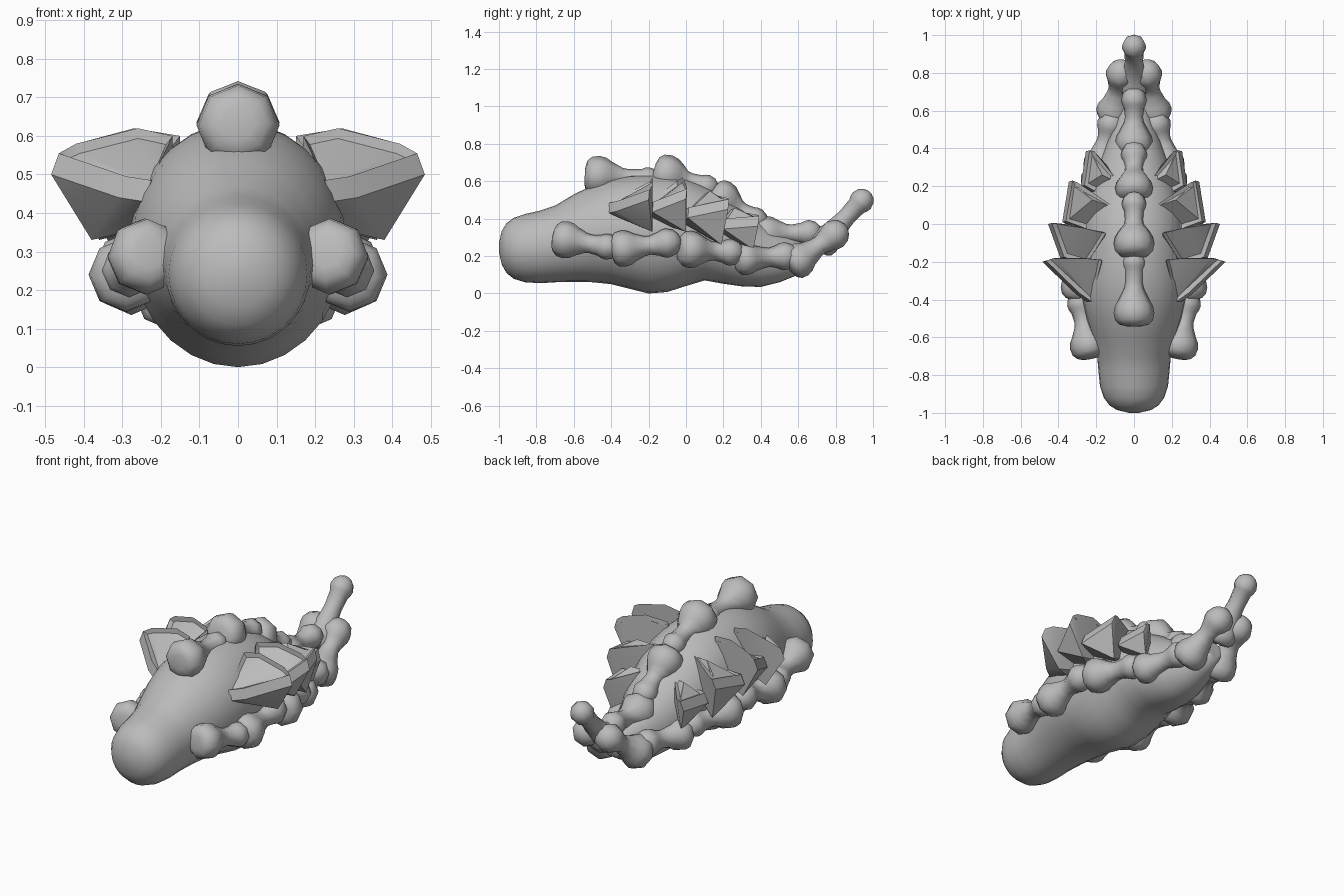
import bpy
import bmesh
import math
from mathutils import Vector

if "Cube" in bpy.data.objects:
    bpy.data.objects.remove(bpy.data.objects["Cube"])

grey = bpy.data.materials.new("plain_grey")
grey.diffuse_color = (0.5, 0.5, 0.5, 1.0)
grey.use_nodes = True
grey.node_tree.nodes["Principled BSDF"].inputs["Base Color"].default_value = grey.diffuse_color


def finish(bm, name, angle=60):
    bmesh.ops.recalc_face_normals(bm, faces=bm.faces[:])
    mesh = bpy.data.meshes.new(name)
    bm.to_mesh(mesh)
    bm.free()
    mesh.materials.append(grey)
    obj = bpy.data.objects.new(name, mesh)
    bpy.context.collection.objects.link(obj)
    bpy.ops.object.select_all(action='DESELECT')
    obj.select_set(True)
    bpy.context.view_layer.objects.active = obj
    bpy.ops.object.shade_smooth_by_angle(angle=math.radians(angle))
    return obj


def skin(bm, rings):
    """Join equal rings of points into a closed skin with capped ends."""
    loops = [[bm.verts.new(p) for p in ring] for ring in rings]
    n = len(loops[0])
    for a, b in zip(loops, loops[1:]):
        for i in range(n):
            j = (i + 1) % n
            bm.faces.new((a[i], a[j], b[j], b[i]))
    bm.faces.new(loops[0])
    bm.faces.new(loops[-1])


def body():
    # y, underside z, top z, half width
    stations = [
        (-1.0, .22, .27, .025), (-.985, .155, .335, .09), (-.96, .11, .375, .13),
        (-.92, .078, .405, .16), (-.86, .06, .425, .18), (-.78, .055, .443, .188),
        (-.7, .06, .47, .195), (-.6, .062, .53, .22), (-.5, .06, .578, .25),
        (-.4, .05, .612, .272), (-.3, .025, .632, .28), (-.2, .0, .636, .28),
        (-.1, .008, .63, .278), (0, .04, .612, .27), (.1, .07, .575, .25),
        (.2, .052, .515, .22), (.3, .038, .45, .19), (.4, .035, .385, .155),
        (.5, .06, .325, .12), (.6, .1, .28, .085), (.68, .15, .25, .045)]
    rings = []
    for y, lo, hi, w in stations:
        ring = []
        for i in range(28):
            a = math.tau * i / 28
            ring.append((w * math.cos(a), y, (lo + hi) / 2 + (hi - lo) / 2 * math.sin(a)))
        rings.append(ring)
    bm = bmesh.new()
    skin(bm, rings)
    finish(bm, "body")


def bone(name, p, q, r1, r2, neck=.05):
    """Dumbbell with eight sides: a blunt knob at p and a rounder one at q."""
    p, q = Vector(p), Vector(q)
    axis = (q - p).normalized()
    side = axis.cross(Vector((0, 0, 1))).normalized()
    up = side.cross(axis)
    length = (q - p).length
    blunt = [(-.66, .4), (-.58, .72), (-.36, .93), (0, 1.0), (.35, .93), (.65, .75)]
    ball = [(-.95, .22), (-.8, .55), (-.5, .85), (0, 1.0), (.35, .94), (.65, .8)]
    prof = [(t * r1, k * r1) for t, k in blunt]
    prof += [(length * .48, neck * 1.08), (length * .6, neck)]
    prof += [(length - t * r2, max(k * r2, neck if t > .5 else 0)) for t, k in ball]
    prof.sort()
    rings = []
    for t, r in prof:
        rings.append([p + axis * t + side * (r * math.sin(math.tau * i / 8))
                      + up * (r * math.cos(math.tau * i / 8)) for i in range(8)])
    bm = bmesh.new()
    skin(bm, rings)
    finish(bm, name)


def plate(name, sx, lip, crest, keel, root):
    """Fan that flares outwards to a thick lip, with a hollow upper side."""
    points = crest + keel + root
    for x, y, z in lip:
        points = points + [(x, y, z - .025), (x - .02, y + .005, z + .03)]
    bm = bmesh.new()
    for x, y, z in points:
        bm.verts.new((sx * x, y, z))
    bmesh.ops.convex_hull(bm, input=bm.verts[:])
    bmesh.ops.delete(bm, geom=[v for v in bm.verts if not v.link_faces], context='VERTS')
    bmesh.ops.recalc_face_normals(bm, faces=bm.faces[:])
    upper = [f for f in bm.faces if f.normal.z > .45]
    bmesh.ops.inset_region(bm, faces=upper, thickness=.016, depth=-.022,
                           use_even_offset=False)
    finish(bm, name, 35)


body()

# Row of bones along the back, ending in the raised tail
back = [((0, -.47, .628), (0, -.2, .61), .108, .065),
        ((0, -.105, .635), (0, .11, .57), .108, .065),
        ((0, .19, .508), (0, .37, .39), .1, .07),
        ((0, .43, .315), (0, .66, .325), .1, .068),
        ((0, .74, .28), (0, .94, .497), .085, .065)]
for i, (p, q, a, b) in enumerate(back):
    bone(f"back_bone_{i + 1}", p, q, a, b, .048)

# Rows of bones along both flanks: (x, y, z) ends and radii
flank = [((.24, -.645, .287), (.285, -.42, .25), .1, .07),
         ((.29, -.335, .24), (.29, -.1, .27), .098, .078),
         ((.275, .025, .235), (.21, .24, .22), .1, .072),
         ((.18, .32, .185), (.12, .53, .2), .088, .075),
         ((.105, .6, .175), (.07, .795, .315), .095, .08)]
for side, sx in (("right", 1), ("left", -1)):
    for i, (p, q, a, b) in enumerate(flank):
        bone(f"{side}_flank_bone_{i + 1}", (sx * p[0], p[1], p[2]),
             (sx * q[0], q[1], q[2]), a, b)

# Plates above each flank, fanning from forwards to backwards: lip, crest, keel, root
plates = [
    ([(.245, -.415, .455), (.31, -.37, .465), (.485, -.2, .525)],
     [(.26, -.18, .62), (.17, -.19, .6), (.42, -.18, .58)],
     [(.38, -.18, .33)], [(.17, -.3, .38), (.17, -.2, .4)]),
    ([(.27, -.215, .45), (.39, -.18, .46), (.455, 0, .53)],
     [(.27, -.02, .62), (.15, -.05, .6), (.4, .0, .585)],
     [(.36, 0, .33)], [(.17, -.16, .38), (.15, -.05, .4)]),
    ([(.27, -.03, .41), (.38, .01, .43), (.345, .225, .475)],
     [(.22, .13, .57), (.12, .1, .54), (.3, .22, .51)],
     [(.3, .19, .26)], [(.14, .02, .35), (.12, .1, .36)]),
    ([(.2, .155, .36), (.282, .2, .37), (.255, .385, .385)],
     [(.17, .26, .48), (.08, .22, .45), (.21, .385, .42)],
     [(.22, .36, .235)], [(.1, .17, .3), (.08, .24, .3)])]
for side, sx in (("right", 1), ("left", -1)):
    for i, parts in enumerate(plates):
        plate(f"{side}_plate_{i + 1}", sx, *parts)
